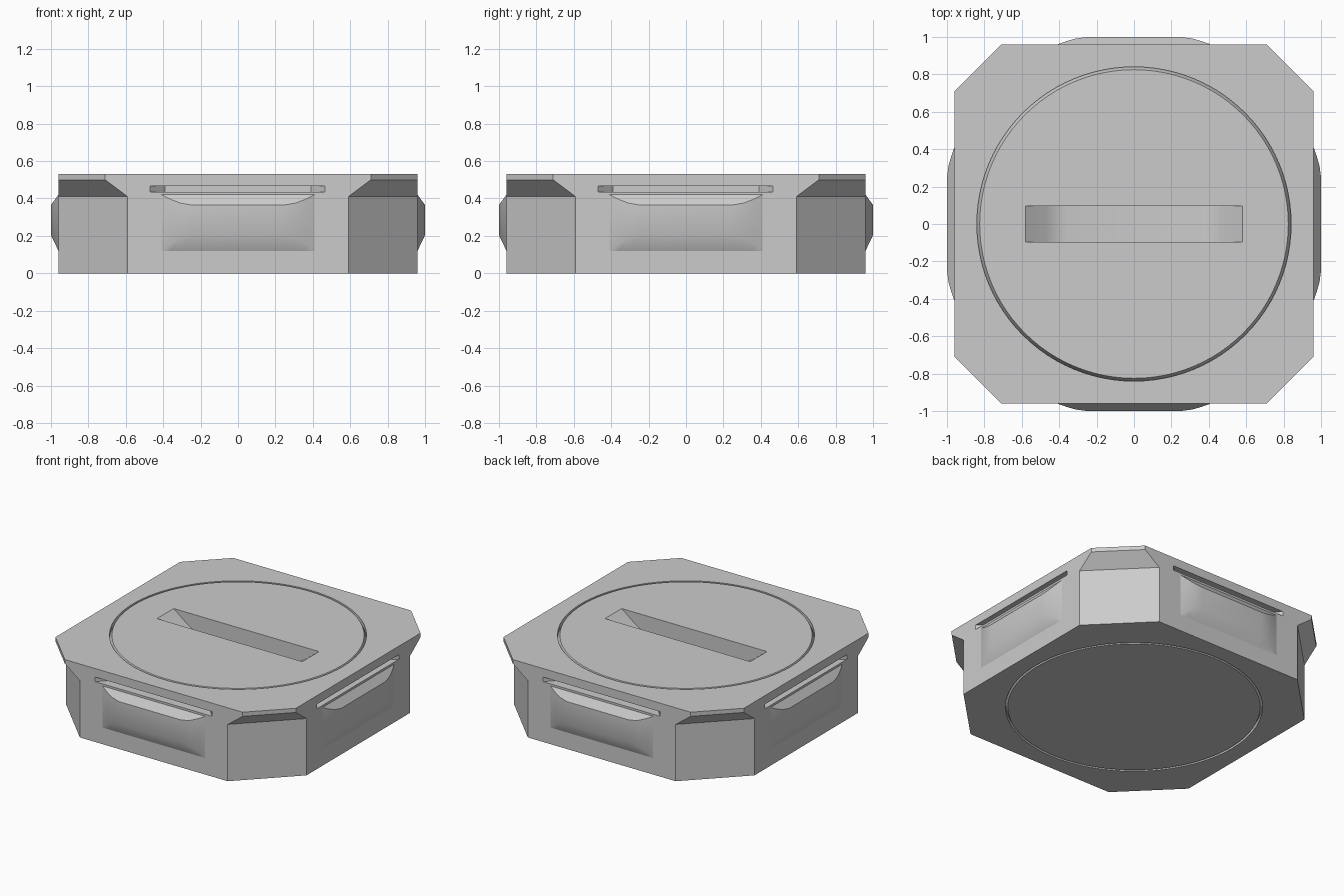
import bpy, bmesh, math
from mathutils import Matrix

if "Cube" in bpy.data.objects:
    bpy.data.objects.remove(bpy.data.objects["Cube"])

HALF, TOP = 0.96, 0.53

grey = bpy.data.materials.new("light_grey")
grey.diffuse_color = (0.6, 0.6, 0.6, 1)
grey.use_nodes = True
grey.node_tree.nodes["Principled BSDF"].inputs["Base Color"].default_value = grey.diffuse_color


def loft(name, rings, closed=False):
    """Skin a list of equal-length loops; cap the ends unless the loft closes on itself."""
    bm = bmesh.new()
    loops = [[bm.verts.new(p) for p in ring] for ring in rings]
    n, m = len(loops), len(loops[0])
    for i in range(n if closed else n - 1):
        a, b = loops[i], loops[(i + 1) % n]
        for j in range(m):
            k = (j + 1) % m
            bm.faces.new((a[j], a[k], b[k], b[j]))
    if not closed:
        bm.faces.new(loops[0][::-1])
        bm.faces.new(loops[-1])
    bmesh.ops.recalc_face_normals(bm, faces=bm.faces)
    me = bpy.data.meshes.new(name)
    bm.to_mesh(me)
    bm.free()
    ob = bpy.data.objects.new(name, me)
    bpy.context.collection.objects.link(ob)
    me.materials.append(grey)
    return ob


def octagon(c, z):
    h = HALF
    return [(c, -h, z), (h, -c, z), (h, c, z), (c, h, z),
            (-c, h, z), (-h, c, z), (-h, -c, z), (-c, -h, z)]


def cut(target, cutter):
    mod = target.modifiers.new("cut", 'BOOLEAN')
    mod.operation, mod.solver, mod.object = 'DIFFERENCE', 'EXACT', cutter
    bpy.context.view_layer.objects.active = target
    bpy.ops.object.modifier_apply(modifier=mod.name)
    bpy.data.objects.remove(cutter)


def smooth(ob, degrees):
    bpy.ops.object.select_all(action='DESELECT')
    ob.select_set(True)
    bpy.context.view_layer.objects.active = ob
    bpy.ops.object.shade_smooth_by_angle(angle=math.radians(degrees))


# Block with chamfered corners that flare out towards the top
body = loft("body", [octagon(0.59, 0), octagon(0.59, 0.41),
                     octagon(0.71, 0.50), octagon(0.71, TOP)])

# Thin circular grooves, top and bottom, sloped on the inner wall
groove = [(0.825, 0.01), (0.84, 0.01), (0.84, -0.03), (0.825, 0)]
for base, sign in ((TOP, 1), (0, -1)):
    rings = []
    for i in range(96):
        a = math.tau * i / 96
        rings.append([(r * math.cos(a), r * math.sin(a), base + sign * z) for r, z in groove])
    cut(body, loft("groove_cutter", rings, closed=True))

# Long slot in the top with ramped ends easing into a flat floor
ramp = [(-0.58, TOP), (-0.47, 0.445), (-0.42, 0.415), (-0.36, 0.40)]
floor = ramp + [(-x, z) for x, z in reversed(ramp)]
outline = [(-0.58, 0.6)] + floor + [(0.58, 0.6)]
cut(body, loft("slot_cutter", [[(x, y, z) for x, z in outline] for y in (-0.095, 0.095)]))

# Four sides: a finger slot and a raised grip below it
plan = [(0.41, 0), (0.36, 0.018), (0.31, 0.032), (0.25, 0.04)]
plan = [(-x, d) for x, d in plan] + [(x, d) for x, d in reversed(plan)]
for i, side in enumerate(("front", "right", "back", "left")):
    turn = Matrix.Rotation(i * math.pi / 2, 4, 'Z')

    pocket = [(-0.47, -1.1), (-0.47, -HALF), (-0.39, -0.88),
              (0.39, -0.88), (0.465, -HALF), (0.465, -1.1)]
    cutter = loft("pocket_cutter", [[(x, y, z) for x, y in pocket] for z in (0.435, 0.468)])
    cutter.data.transform(turn)
    cut(body, cutter)

    rings = [[(x, -0.95, 0.12), (x, -HALF, 0.12), (x, -HALF - d, 0.12 + 2.1 * d),
              (x, -HALF - d, 0.42 - 1.375 * d), (x, -HALF, 0.42), (x, -0.95, 0.42)]
             for x, d in plan]
    grip = loft(side + "_grip", rings)
    bm = bmesh.new()
    bm.from_mesh(grip.data)
    bmesh.ops.dissolve_degenerate(bm, dist=1e-5, edges=bm.edges)
    bm.to_mesh(grip.data)
    bm.free()
    grip.data.transform(turn)
    smooth(grip, 32)

smooth(body, 28)
